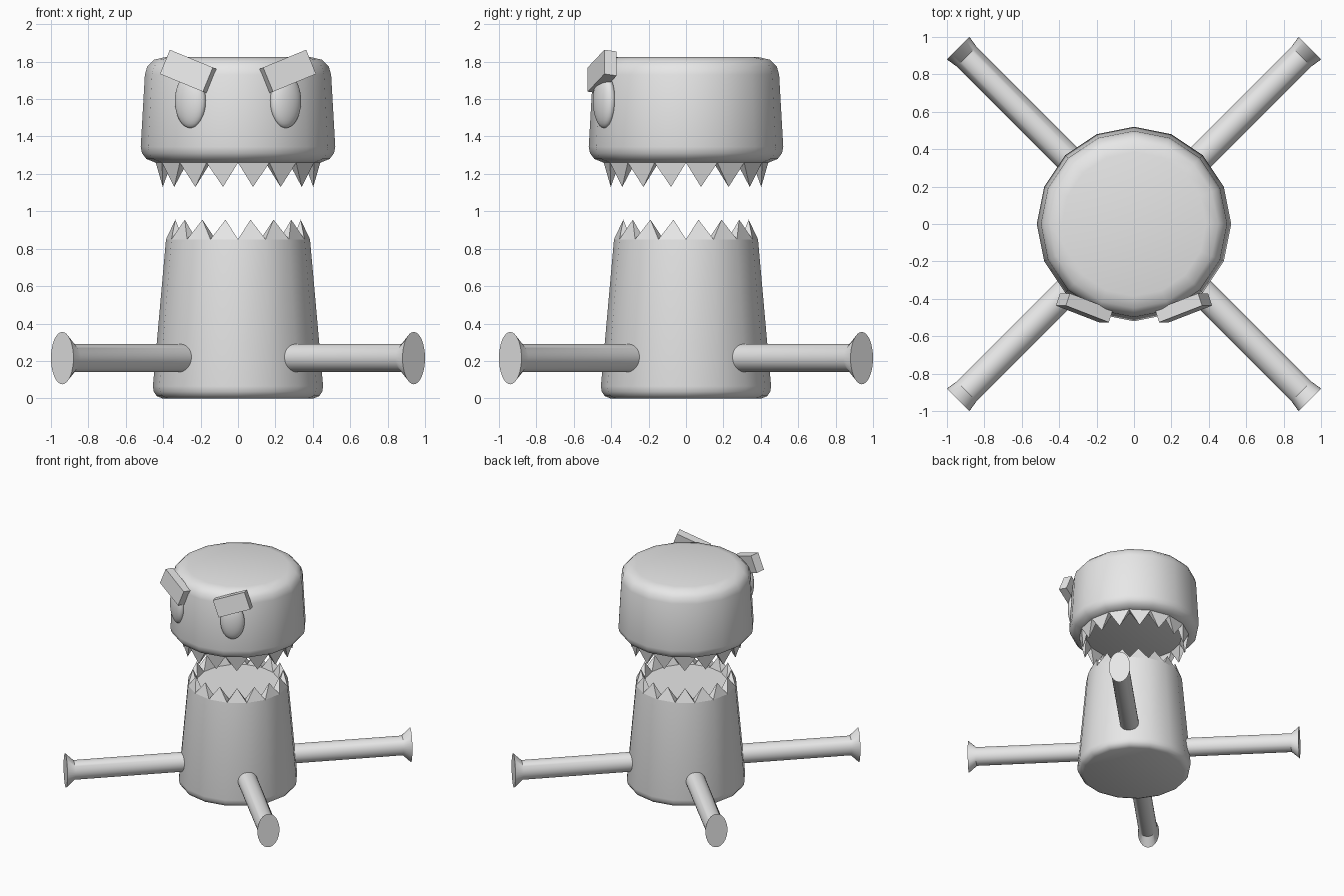
import bpy, bmesh, math
from mathutils import Matrix, Vector

if "Cube" in bpy.data.objects:
    bpy.data.objects.remove(bpy.data.objects["Cube"])

SIDES = 16
grey = bpy.data.materials.new("plain grey")
grey.diffuse_color = (0.8, 0.8, 0.8, 1)
grey.use_nodes = True
grey.node_tree.nodes["Principled BSDF"].inputs["Base Color"].default_value = grey.diffuse_color


def finish(bm, name, smooth=None):
    bmesh.ops.recalc_face_normals(bm, faces=bm.faces)
    me = bpy.data.meshes.new(name)
    bm.to_mesh(me)
    bm.free()
    me.materials.append(grey)
    ob = bpy.data.objects.new(name, me)
    bpy.context.collection.objects.link(ob)
    if smooth:
        bpy.ops.object.select_all(action='DESELECT')
        ob.select_set(True)
        bpy.context.view_layer.objects.active = ob
        bpy.ops.object.shade_smooth_by_angle(angle=math.radians(smooth))
    return ob


def loft(bm, rings):
    """Skin a list of equal rings and cap both ends."""
    rows = [[bm.verts.new(p) for p in r] for r in rings]
    n = len(rows[0])
    for a, b in zip(rows, rows[1:]):
        for i in range(n):
            j = (i + 1) % n
            bm.faces.new((a[i], a[j], b[j], b[i]))
    bm.faces.new(rows[0])
    bm.faces.new(rows[-1])


def polar(r, step, z):
    a = 2 * math.pi * step / SIDES
    return Vector((r * math.cos(a), r * math.sin(a), z))


def turned(name, profile):
    bm = bmesh.new()
    loft(bm, [[polar(r, i, z) for i in range(SIDES)] for r, z in profile])
    return finish(bm, name, 40)


def teeth(name, outer, inner, tip, z, z_tip):
    """Ring of pyramids, one on each side of the rim."""
    bm = bmesh.new()
    for i in range(SIDES):
        base = [bm.verts.new(p) for p in (polar(outer, i, z), polar(outer, i + 1, z),
                                          polar(inner, i + 1, z), polar(inner, i, z))]
        top = bm.verts.new(polar(tip, i + 0.5, z_tip))
        bm.faces.new(base)
        for k in range(4):
            bm.faces.new((base[k], base[(k + 1) % 4], top))
    return finish(bm, name)


# Body and head
turned("body", [(0.405, 0), (0.435, 0.012), (0.45, 0.035), (0.455, 0.065), (0.385, 0.85)])
turned("head", [(0.44, 1.26), (0.49, 1.28), (0.513, 1.31), (0.52, 1.345),
                (0.498, 1.73), (0.485, 1.775), (0.45, 1.81), (0.385, 1.825)])

# Teeth
teeth("lower_teeth", 0.385, 0.315, 0.342, 0.85, 0.955)
teeth("upper_teeth", 0.44, 0.385, 0.41, 1.26, 1.13)

# Four diagonal arms with tall flared ends: (distance, half width, half height)
ARM = [(0.3, 0.075, 0.075), (1.265, 0.075, 0.075), (1.329, 0.085, 0.14)]
for k in range(4):
    bm = bmesh.new()
    loft(bm, [[(d, w * math.cos(a), 0.215 + h * math.sin(a))
               for a in (2 * math.pi * i / 32 for i in range(32))] for d, w, h in ARM])
    bm.transform(Matrix.Rotation(math.radians(45 + 90 * k), 4, 'Z'))
    finish(bm, f"arm_{k + 1}", 30)

# Eyes and slanted brows, mirrored left and right
for side, s in (("left", -1), ("right", 1)):
    bm = bmesh.new()
    bmesh.ops.create_uvsphere(bm, u_segments=32, v_segments=16, radius=1)
    bm.transform(Matrix.Translation((s * 0.255, -0.437, 1.59))
                 @ Matrix.Rotation(math.radians(30 * s), 4, 'Z')
                 @ Matrix.Diagonal((0.092, 0.046, 0.145, 1)))
    finish(bm, f"{side}_eye", 60)

    along = Vector((0.875, -0.34, -0.36)).normalized()
    up = Vector((0.38, 0, 0.925)).normalized()
    out = along.cross(up).normalized()
    up = out.cross(along)
    bm = bmesh.new()
    bmesh.ops.create_cube(bm, size=2)
    for v in bm.verts:
        p = (Vector((-0.265, -0.448, 1.747)) + along * v.co.x * 0.132
             + up * v.co.z * 0.07 + out * v.co.y * 0.035)
        v.co = Vector((-s * p.x, p.y, p.z))
    finish(bm, f"{side}_brow")
